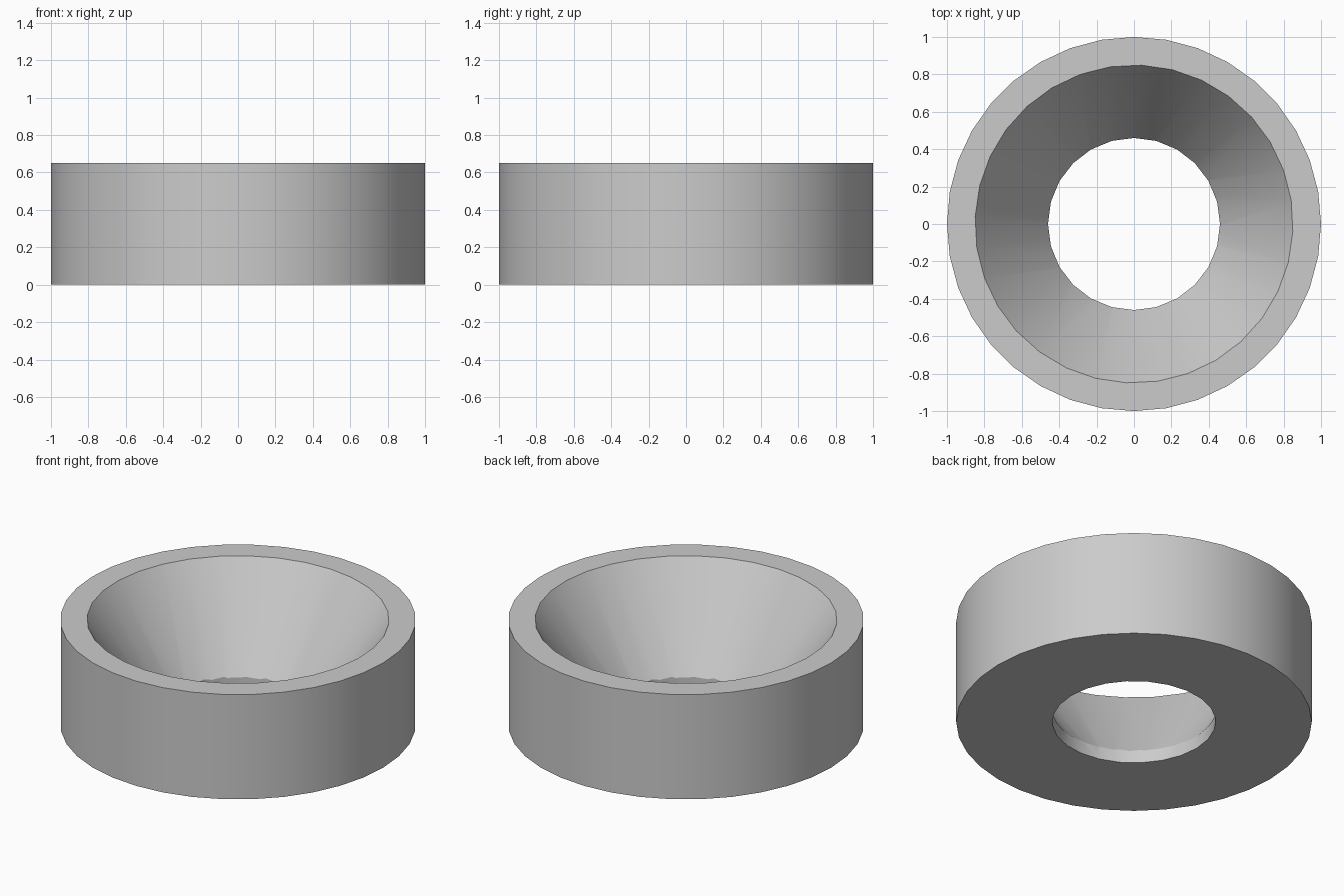
import bpy
import math

if "Cube" in bpy.data.objects:
    bpy.data.objects.remove(bpy.data.objects["Cube"], do_unlink=True)

HEIGHT = 0.65
LIP = 0.08          # height of the straight hole wall
HOLE, MOUTH = 0.46, 0.85

grey = bpy.data.materials.new("plain_grey")
grey.use_nodes = True
colour = (0.6, 0.6, 0.6, 1)
grey.diffuse_color = colour
grey.node_tree.nodes["Principled BSDF"].inputs["Base Color"].default_value = colour


def frustum(name, sides, low, high, r_low, r_high, turn=0):
    """Closed round solid between two heights."""
    bpy.ops.mesh.primitive_cone_add(
        vertices=sides, radius1=r_low, radius2=r_high, depth=high - low,
        location=(0, 0, (low + high) / 2), rotation=(0, 0, math.radians(turn)))
    obj = bpy.context.object
    obj.name = name
    obj.data.materials.append(grey)
    return obj


# Outer body
ring = frustum("ring_body", 36, 0, HEIGHT, 1, 1)

# Funnel cutter, extended past both ends, and straight hole cutter
slope = (MOUTH - HOLE) / (HEIGHT - LIP)
low, high = LIP - 0.05, HEIGHT + 0.1
funnel = frustum("funnel_cutter", 32, low, high,
                 HOLE + slope * (low - LIP), HOLE + slope * (high - LIP), -2.7)
hole = frustum("hole_cutter", 24, -0.1, 0.3, HOLE, HOLE)

# Cut both shapes out of the body
for cutter in (funnel, hole):
    cut = ring.modifiers.new(cutter.name, 'BOOLEAN')
    cut.operation = 'DIFFERENCE'
    cut.solver = 'EXACT'
    cut.object = cutter

bpy.ops.object.select_all(action='DESELECT')
ring.select_set(True)
bpy.context.view_layer.objects.active = ring
for name in [m.name for m in ring.modifiers]:
    bpy.ops.object.modifier_apply(modifier=name)
for cutter in (funnel, hole):
    bpy.data.objects.remove(cutter, do_unlink=True)

# Smooth walls, crisp rims
bpy.ops.object.shade_smooth_by_angle(angle=math.radians(30))
